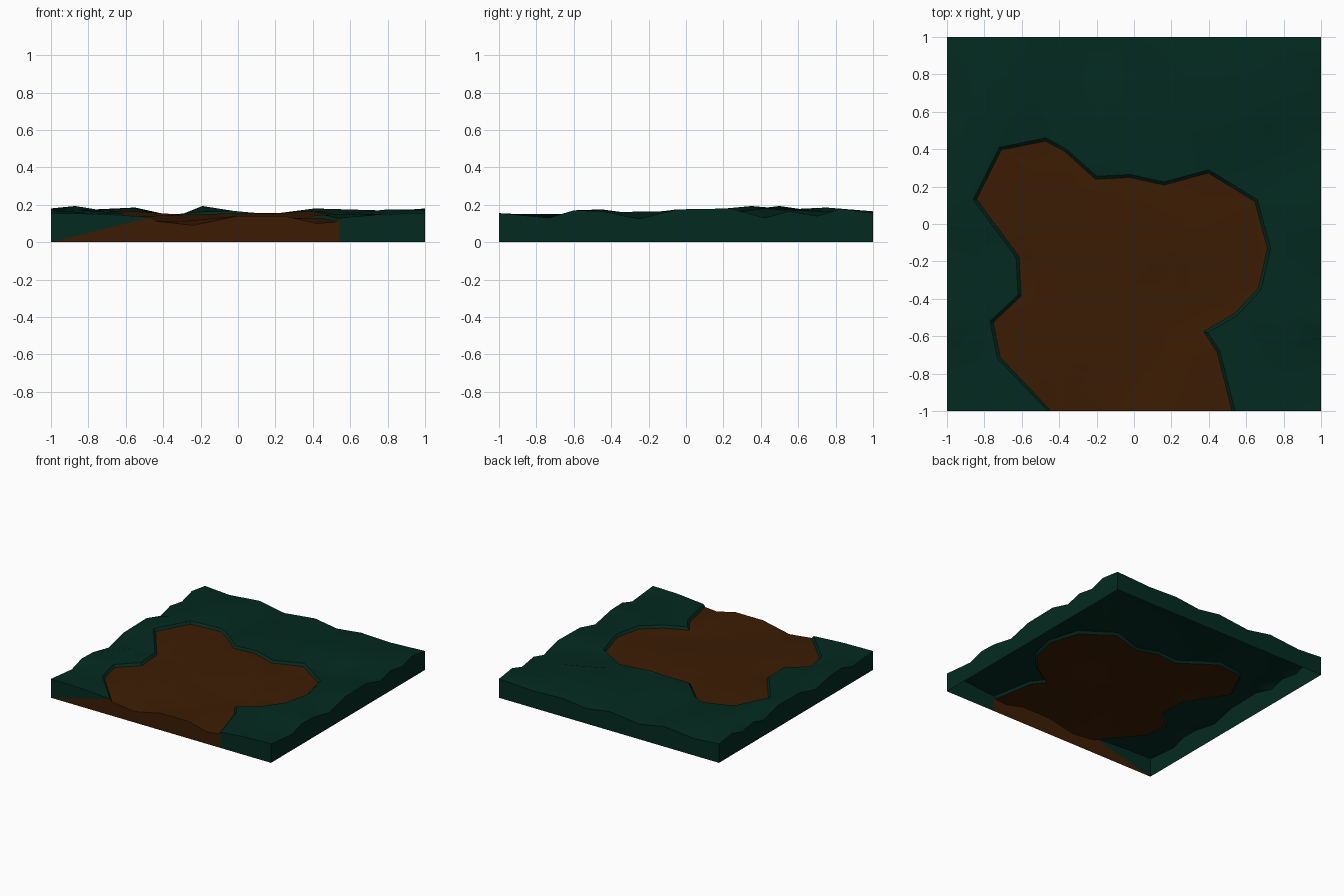
import bpy, bmesh, math
from mathutils import Vector
from mathutils.geometry import delaunay_2d_cdt

if "Cube" in bpy.data.objects:
    bpy.data.objects.remove(bpy.data.objects["Cube"], do_unlink=True)

DROP = 0.018       # how far the dirt lies below the grass
LIP = 0.016        # width of the grassy lip around the dirt
CORNER = 0.155     # terrain height at the corners


def material(name, rgb):
    mat = bpy.data.materials.new(name)
    mat.use_nodes = True
    colour = (*rgb, 1)
    mat.diffuse_color = colour
    shader = next(n for n in mat.node_tree.nodes if n.type == "BSDF_PRINCIPLED")
    shader.inputs["Base Color"].default_value = colour
    return mat


grass_green = material("dark grass green", (0.001, 0.023, 0.014))
dirt_brown = material("dirt brown", (0.045, 0.012, 0.001))

# Border profiles: position along the edge, height
side = [(-.73, .13), (-.6, .17), (-.45, .165), (-.25, .125), (-.05, .175),
        (.24, .18), (.42, .13), (.55, .165), (.7, .14), (.83, .178)]
back = [(-.78, .14), (-.5, .165), (-.28, .125), (0, .155), (.2, .125),
        (.42, .15), (.68, .14)]
front = [(-.72, .15), (-.24, .108), (0, .158), (.25, .158), (.42, .118), (.78, .15)]

# Hills and hollows of the grass
grass_hills = [(-.87, .35, .193), (-.87, .62, .17), (-.75, .85, .16), (-.55, .75, .185),
               (-.36, .66, .125), (-.19, .5, .193), (-.31, .43, .145), (-.2, .8, .15),
               (.1, .6, .14), (.15, .32, .145), (.3, .82, .155), (.41, .42, .18),
               (.6, .35, .13), (.75, .55, .17), (.65, .8, .165), (.85, -.1, .165),
               (.8, -.45, .175), (.85, -.67, .125), (.65, -.8, .15), (-.8, -.2, .155),
               (-.85, -.7, .14)]
# Hills and hollows of the dirt, before it is lowered
dirt_hills = [(-.6, .08, .185), (-.3, .15, .165), (0, .18, .17), (-.55, .32, .15),
              (.3, .08, .15), (.38, -.12, .185), (.2, -.2, .172), (0, -.32, .172),
              (-.2, -.47, .168), (.33, -.4, .12), (.08, -.55, .13), (-.3, -.8, .13),
              (.2, -.75, .15), (.55, -.2, .155), (-.35, -.12, .13), (-.55, -.6, .155)]
# Outline of the dirt patch, clockwise from the front edge
outline = [(-.46, -1), (-.73, -.72), (-.77, -.52), (-.62, -.38), (-.63, -.18),
           (-.86, .13), (-.72, .41), (-.47, .46), (-.36, .4), (-.2, .255),
           (-.02, .265), (.16, .225), (.4, .29), (.66, .13), (.73, -.13),
           (.68, -.35), (.55, -.49), (.395, -.58), (.46, -.68), (.54, -1)]

controls = [Vector((x, y, CORNER)) for x in (-1, 1) for y in (-1, 1)]
controls += [Vector((x, y, z)) for x in (-1, 1) for y, z in side]
controls += [Vector((x, 1, z)) for x, z in back]
controls += [Vector((x, -1, z)) for x, z in front]
controls += [Vector(p) for p in grass_hills + dirt_hills]


def height(p):
    """Distance-weighted height, exact at the control points."""
    total = weight = 0
    for c in controls:
        w = 1 / ((c.xy - p).length ** 3 + 1e-9)
        total += w * c.z
        weight += w
    return total / weight


def inset(points, width):
    """Move an open clockwise outline inwards, keeping its ends on the front edge."""
    result = []
    last = len(points) - 1
    for i, p in enumerate(points):
        if i in (0, last):
            result.append(p + Vector((width if i == 0 else -width, 0)))
            continue
        a = (p - points[i - 1]).normalized()
        b = (points[i + 1] - p).normalized()
        n = Vector((a.y + b.y, -a.x - b.x)).normalized()
        cosine = max(0.7, n.dot(Vector((a.y, -a.x))))
        result.append(p + n * width / cosine)
    return result


def inside(p, polygon):
    hit = False
    for a, b in zip(polygon, polygon[1:] + polygon[:1]):
        if (a.y > p.y) != (b.y > p.y):
            if p.x < a.x + (p.y - a.y) * (b.x - a.x) / (b.y - a.y):
                hit = not hit
    return hit


def build(name, polygons, mat):
    """Weld polygons into one object, all facing outwards, smooth with sharp edges."""
    bm = bmesh.new()
    for polygon in polygons:
        face = bm.faces.new([bm.verts.new(p) for p in polygon])
        face.normal_update()
        n, c = face.normal, face.calc_center_median()
        facing = n.z if abs(n.z) > 0.01 else n.xy.dot(c.xy)
        if facing < 0:
            face.normal_flip()
    bmesh.ops.remove_doubles(bm, verts=bm.verts, dist=1e-5)
    mesh = bpy.data.meshes.new(name)
    bm.to_mesh(mesh)
    bm.free()
    mesh.materials.append(mat)
    obj = bpy.data.objects.new(name, mesh)
    bpy.context.collection.objects.link(obj)
    bpy.ops.object.select_all(action="DESELECT")
    obj.select_set(True)
    bpy.context.view_layer.objects.active = obj
    bpy.ops.object.shade_smooth_by_angle(angle=math.radians(35))


# Triangulate the terrain with the two outlines as fixed edges
outer = [Vector(p) for p in outline]
inner = inset(outer, LIP)
points = [c.xy for c in controls]
edges = []
for line in (outer, inner):
    start = len(points)
    points += line
    edges += [(i, i + 1) for i in range(start, len(points) - 1)]
flat, _, triangles, *_ = delaunay_2d_cdt(points, edges, [], 0, 1e-5)

# Sort triangles into grass and dirt, then lower the dirt
grass_tris, dirt_tris = [], []
for tri in triangles:
    centre = sum((flat[i] for i in tri), Vector((0, 0))) / len(tri)
    (dirt_tris if inside(centre, inner) else grass_tris).append(tri)
lowered = {i for tri in dirt_tris for i in tri}
verts = [Vector((p.x, p.y, height(p) - (DROP if i in lowered else 0)))
         for i, p in enumerate(flat)]
grass = [[verts[i] for i in tri] for tri in grass_tris]
dirt = [[verts[i] for i in tri] for tri in dirt_tris]


def ground(p):
    return Vector((p.x, p.y, 0))


# Side and back walls, open underneath
for axis, value in ((0, -1), (0, 1), (1, 1)):
    rim = sorted((v for v in verts if abs(v[axis] - value) < 1e-4),
                 key=lambda v: v[1 - axis])
    grass += [[ground(a), ground(b), b, a] for a, b in zip(rim, rim[1:])]

# Front wall: grass at both ends, dirt between with a slanted left edge
rim = sorted((v for v in verts if abs(v.y + 1) < 1e-4), key=lambda v: v.x)
left_x, right_x = outer[0].x, outer[-1].x
left_rim = [v for v in rim if v.x < left_x + 1e-4]
middle_rim = [v for v in rim if left_x - 1e-4 < v.x < right_x + 1e-4]
right_rim = [v for v in rim if v.x > right_x - 1e-4]
grass.append([ground(rim[0])] + left_rim[::-1])
grass += [[ground(a), ground(b), b, a] for a, b in zip(right_rim, right_rim[1:])]
dirt.append([ground(rim[0]), ground(right_rim[0])] + middle_rim[::-1])

build("grass_block", grass, grass_green)
build("dirt_patch", dirt, dirt_brown)
